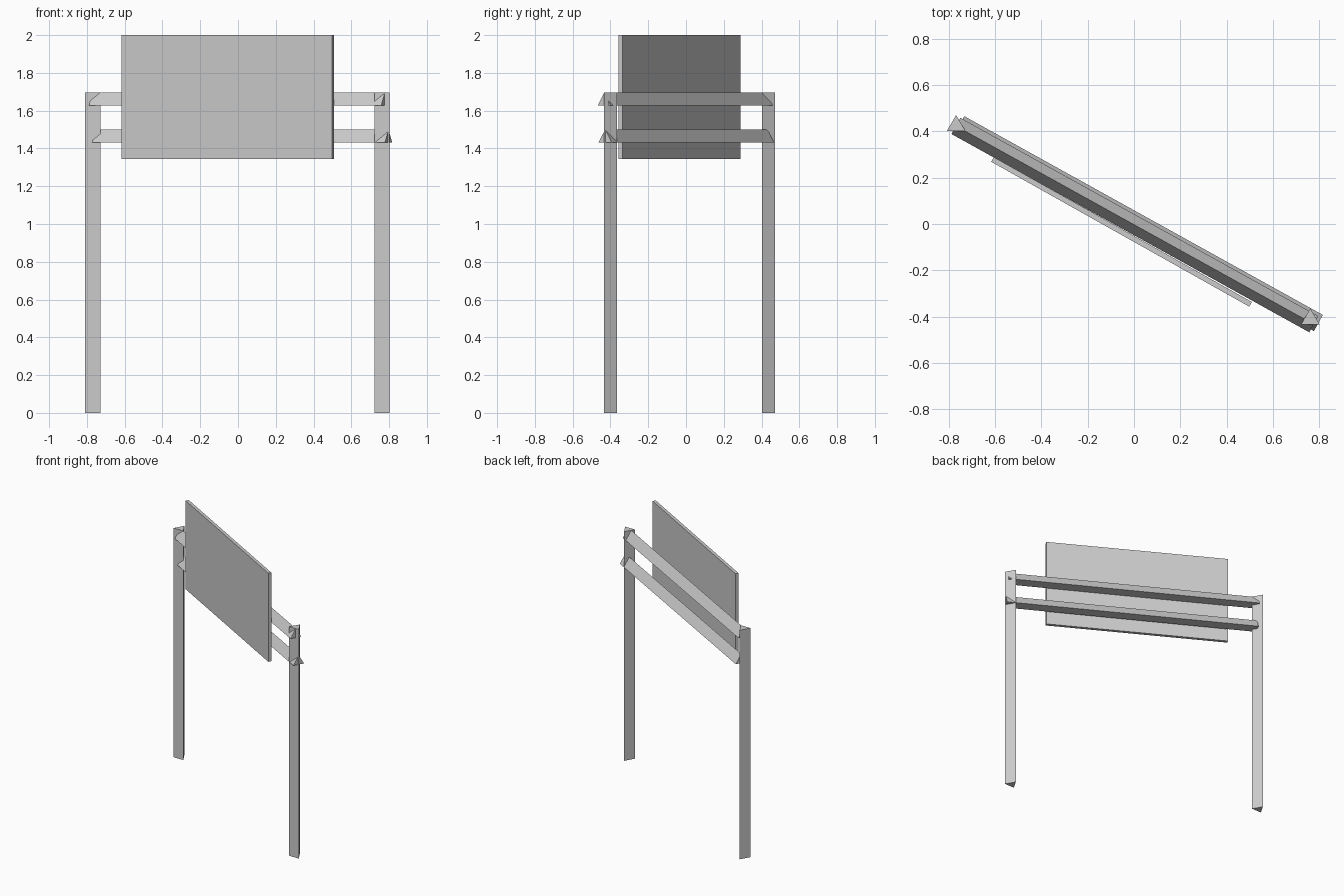
import bpy, bmesh
from math import atan2, sqrt
from mathutils import Vector

if "Cube" in bpy.data.objects:
    bpy.data.objects.remove(bpy.data.objects["Cube"])


def prism(name, section, start, end, side, up):
    """Extrude a small 2D section from start to end."""
    bm = bmesh.new()
    ends = []
    for p in (start, end):
        ends.append([bm.verts.new(p + side * a + up * b) for a, b in section])
    bm.faces.new(ends[0])
    bm.faces.new(ends[1][::-1])
    n = len(section)
    for i in range(n):
        j = (i + 1) % n
        bm.faces.new((ends[0][i], ends[1][i], ends[1][j], ends[0][j]))
    bmesh.ops.recalc_face_normals(bm, faces=bm.faces)
    mesh = bpy.data.meshes.new(name)
    bm.to_mesh(mesh)
    bm.free()
    ob = bpy.data.objects.new(name, mesh)
    bpy.context.collection.objects.link(ob)
    return ob


X, Y, Z = Vector((1, 0, 0)), Vector((0, 1, 0)), Vector((0, 0, 1))

# Triangular posts, flat side to the front
post_section = [(-0.04, 0), (0.04, 0), (0, 0.069)]
for name, x, y in (("left_post", -0.769, 0.402), ("right_post", 0.762, -0.434)):
    base = Vector((x, y, 0))
    prism(name, post_section, base, base + Z * 1.695, X, Y)

# Triangular rails, ridge upwards
rail_section = [(-0.04, 0), (0.04, 0), (0, 0.068)]
for name, x0, y0, x1, y1, z in (
        ("upper_rail", -0.770, 0.424, 0.777, -0.433, 1.627),
        ("lower_rail", -0.753, 0.431, 0.797, -0.428, 1.432)):
    a, b = Vector((x0, y0, z)), Vector((x1, y1, z))
    side = Z.cross((b - a).normalized())
    prism(name, rail_section, a, b, side, Z)

# Sign panel, parallel to the rails in front of them
bpy.ops.mesh.primitive_cube_add(size=1, location=(-0.054, -0.034, 1.6725),
                                rotation=(0, 0, atan2(-0.626, 1.115)))
panel = bpy.context.object
panel.name = "sign_panel"
panel.scale = (1.279, 0.023, 0.655)
